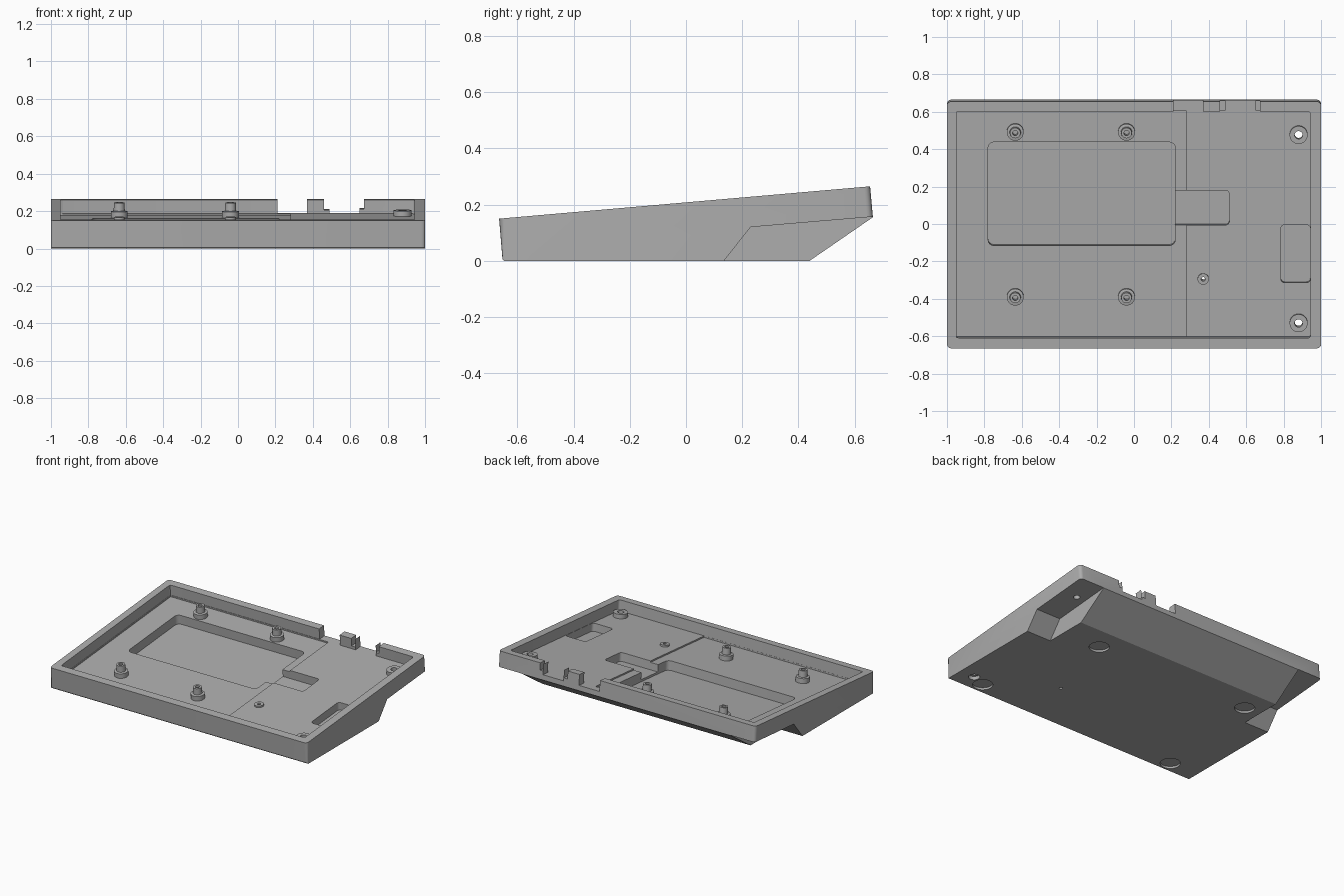
import bpy, bmesh, math
from mathutils import Matrix, Vector

cube = bpy.data.objects.get("Cube")
if cube:
    bpy.data.objects.remove(cube, do_unlink=True)

grey = bpy.data.materials.new("plain grey")
grey.use_nodes = True
grey.diffuse_color = (0.42, 0.42, 0.42, 1)
grey.node_tree.nodes["Principled BSDF"].inputs["Base Color"].default_value = (0.42, 0.42, 0.42, 1)

# Tilted frame of the top plane: depths are measured down from z = 0 in it
TILT = math.radians(5)
DECK = Matrix.Translation((0, 0, 0.208)) @ Matrix.Rotation(TILT, 4, 'X')
FLOOR_LEFT, FLOOR_RIGHT = 0.085, 0.075


def finish(name, bm, matrix=None):
    if matrix:
        bm.transform(matrix)
    bmesh.ops.recalc_face_normals(bm, faces=bm.faces)
    mesh = bpy.data.meshes.new(name)
    bm.to_mesh(mesh)
    bm.free()
    obj = bpy.data.objects.new(name, mesh)
    mesh.materials.append(grey)
    bpy.context.collection.objects.link(obj)
    return obj


def activate(obj):
    bpy.ops.object.select_all(action='DESELECT')
    obj.select_set(True)
    bpy.context.view_layer.objects.active = obj


def smooth(obj):
    activate(obj)
    bpy.ops.object.shade_smooth_by_angle(angle=math.radians(30))


def prism(name, profile, x0, x1, corner=0):
    """Extrude a (y, z) profile along x, optionally rounding the wall corners."""
    bm = bmesh.new()
    face = bm.faces.new([bm.verts.new((x0, y, z)) for y, z in profile])
    new = bmesh.ops.extrude_face_region(bm, geom=[face])["geom"]
    bmesh.ops.translate(bm, vec=(x1 - x0, 0, 0),
                        verts=[v for v in new if isinstance(v, bmesh.types.BMVert)])
    if corner:
        edges = []
        for e in bm.edges:
            a, b = (v.co for v in e.verts)
            if abs(a.x - b.x) < 0.01 and abs(a.y - b.y) < 0.05 and abs(a.z - b.z) > 0.05:
                edges.append(e)
        bmesh.ops.bevel(bm, geom=edges, offset=corner, segments=4, profile=0.5, affect='EDGES')
    return finish(name, bm)


def deck_box(x0, x1, y0, y1, depth, corner=0):
    """Cutter reaching down from above the top plane, with rounded corners."""
    bm = bmesh.new()
    bmesh.ops.create_cube(bm, size=1)
    shift = -depth * math.sin(TILT)
    size = Vector((x1 - x0, y1 - y0, depth + 0.1))
    mid = Vector(((x0 + x1) / 2, (y0 + y1) / 2 + shift, (0.1 - depth) / 2))
    bm.transform(Matrix.Translation(mid) @ Matrix.Diagonal((*size, 1)))
    if corner:
        edges = [e for e in bm.edges if abs(e.verts[0].co.z - e.verts[1].co.z) > 0.01]
        bmesh.ops.bevel(bm, geom=edges, offset=corner, segments=4, profile=0.5, affect='EDGES')
    return finish("cutter", bm, DECK)


def cylinder(matrix, radius, z0, z1):
    bm = bmesh.new()
    bmesh.ops.create_cone(bm, cap_ends=True, segments=32, radius1=radius, radius2=radius,
                          depth=z1 - z0, matrix=Matrix.Translation((0, 0, (z0 + z1) / 2)))
    return finish("cutter", bm, matrix)


def lathe(name, profile, matrix):
    """Spin a closed (radius, height) profile around the local z axis."""
    bm = bmesh.new()
    n, rings = 32, []
    for i in range(n):
        a = 2 * math.pi * i / n
        rings.append([bm.verts.new((r * math.cos(a), r * math.sin(a), z)) for r, z in profile])
    for i in range(n):
        p, q = rings[i], rings[(i + 1) % n]
        for j in range(len(profile)):
            k = (j + 1) % len(profile)
            bm.faces.new((p[j], q[j], q[k], p[k]))
    obj = finish(name, bm, matrix)
    smooth(obj)
    return obj


def cut(obj, cutter):
    mod = obj.modifiers.new("cut", 'BOOLEAN')
    mod.operation, mod.solver, mod.object = 'DIFFERENCE', 'EXACT', cutter
    activate(obj)
    bpy.ops.object.modifier_apply(modifier=mod.name)
    bpy.data.objects.remove(cutter, do_unlink=True)


def on_floor(x, y, depth):
    return DECK @ Matrix.Translation((x, y - depth * math.sin(TILT), -depth))


# Wedge-shaped case body
case = prism("case_body", [(-0.665, 0.15), (-0.653, 0.006), (-0.647, 0), (0.44, 0),
                           (0.665, 0.155), (0.655, 0.265)], -1, 1, corner=0.022)

# Recessed underside corners at the back
for x0, x1 in ((0.81, 1.1), (-1.1, -0.81)):
    cut(case, prism("cutter", [(0.127, -0.01), (0.23, 0.12), (0.75, 0.164), (0.75, -0.01)], x0, x1))

# Tray cavity, lower left floor, component pockets
cut(case, deck_box(-0.95, 0.945, -0.605, 0.61, FLOOR_RIGHT, 0.015))
cut(case, deck_box(-0.948, 0.28, -0.603, 0.608, FLOOR_LEFT))
cut(case, deck_box(-0.78, 0.22, -0.11, 0.445, 0.15, 0.03))
cut(case, deck_box(0.18, 0.51, 0, 0.185, 0.135, 0.02))
cut(case, deck_box(0.785, 0.943, -0.31, 0, 0.13, 0.02))

# Connector openings in the back wall, with small steps beside them
for x0, x1, depth in ((0.21, 0.37, FLOOR_RIGHT), (0.46, 0.49, 0.055),
                      (0.49, 0.65, FLOOR_RIGHT), (0.65, 0.675, 0.05)):
    cut(case, deck_box(x0, x1, 0.56, 0.8, depth))

# Round foot recesses under the case
for x, y in ((-0.78, -0.57), (0.78, -0.57), (-0.69, 0.275), (0.52, 0.275)):
    cut(case, cylinder(Matrix.Translation((x, y, 0)), 0.065, -0.05, 0.015))

# Screw holes through the floor
SCREWS = ((0.88, 0.48), (0.88, -0.53))
for x, y in SCREWS:
    cut(case, cylinder(on_floor(x, y, FLOOR_RIGHT), 0.021, -0.3, 0.1))
cut(case, cylinder(Matrix.Translation((0.885, -0.53, 0)), 0.036, -0.05, 0.025))
cut(case, cylinder(on_floor(0.37, -0.295, FLOOR_RIGHT), 0.011, -0.3, 0.1))
smooth(case)

# Stepped standoffs for the circuit board
for x in (-0.635, -0.04):
    for y, row in ((0.495, "back"), (-0.39, "front")):
        side = "right" if x < -0.3 else "middle"
        lathe(f"standoff_{row}_{side}",
              [(0.014, -0.002), (0.045, -0.002), (0.045, 0.033), (0.03, 0.036),
               (0.028, 0.08), (0.014, 0.08)], on_floor(x, y, FLOOR_LEFT))

# Low bosses around the through holes
for (x, y), row in zip(SCREWS, ("back", "front")):
    lathe(f"screw_boss_{row}", [(0.021, -0.002), (0.048, -0.002), (0.048, 0.03), (0.021, 0.03)],
          on_floor(x, y, FLOOR_RIGHT))
lathe("reset_hole_boss", [(0.011, -0.002), (0.03, -0.002), (0.03, 0.012), (0.011, 0.012)],
      on_floor(0.37, -0.295, FLOOR_RIGHT))
